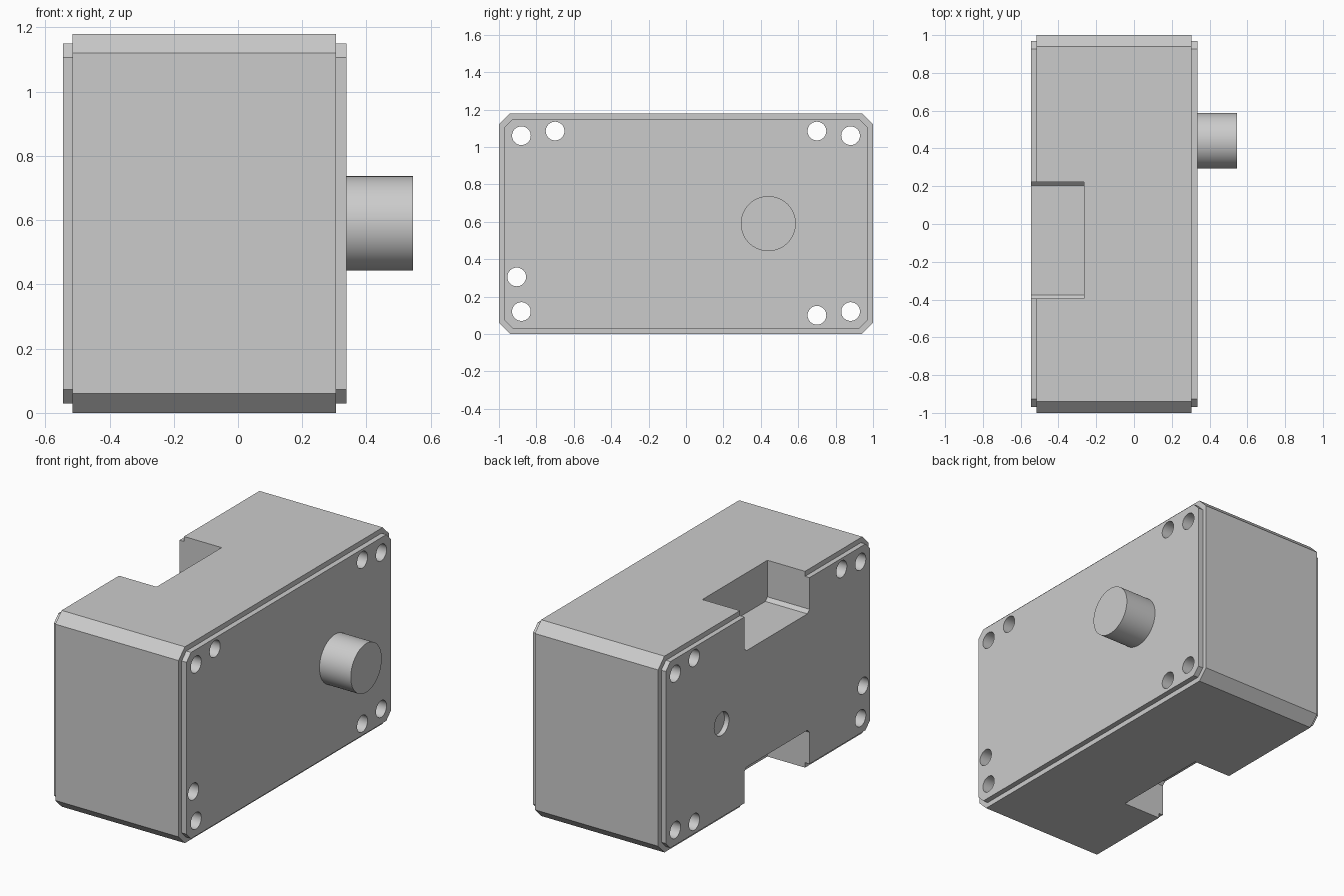
import bpy, bmesh, math

if "Cube" in bpy.data.objects:
    bpy.data.objects.remove(bpy.data.objects["Cube"], do_unlink=True)

grey = bpy.data.materials.new("plain_grey")
grey.use_nodes = True
grey.diffuse_color = (0.6, 0.6, 0.6, 1)
grey.node_tree.nodes["Principled BSDF"].inputs["Base Color"].default_value = (0.6, 0.6, 0.6, 1)

HEIGHT = 1.18
MID = HEIGHT / 2


def add_prism(bm, outline, x0, x1):
    """Extrude a (y, z) outline along x."""
    ends = [[bm.verts.new((x, y, z)) for y, z in outline] for x in (x0, x1)]
    faces = [bm.faces.new(ends[0]), bm.faces.new(ends[1])]
    for i in range(len(outline)):
        j = (i + 1) % len(outline)
        faces.append(bm.faces.new((ends[0][i], ends[0][j], ends[1][j], ends[1][i])))
    bmesh.ops.recalc_face_normals(bm, faces=faces)


def make_object(name, prisms):
    bm = bmesh.new()
    for outline, x0, x1 in prisms:
        add_prism(bm, outline, x0, x1)
    mesh = bpy.data.meshes.new(name)
    bm.to_mesh(mesh)
    bm.free()
    mesh.materials.append(grey)
    obj = bpy.data.objects.new(name, mesh)
    bpy.context.collection.objects.link(obj)
    return obj


def circle(y, z, r, sides=40):
    turns = [2 * math.pi * i / sides for i in range(sides)]
    return [(y + r * math.cos(a), z + r * math.sin(a)) for a in turns]


def chamfered(half_y, half_z, c):
    return [(-half_y, MID - half_z + c), (-half_y + c, MID - half_z),
            (half_y - c, MID - half_z), (half_y, MID - half_z + c),
            (half_y, MID + half_z - c), (half_y - c, MID + half_z),
            (-half_y + c, MID + half_z), (-half_y, MID + half_z - c)]


def select_only(obj):
    bpy.ops.object.select_all(action='DESELECT')
    obj.select_set(True)
    bpy.context.view_layer.objects.active = obj


def cut(obj, prisms):
    cutter = make_object("cutter", prisms)
    cutter.hide_render = True
    mod = obj.modifiers.new("cut", 'BOOLEAN')
    mod.operation = 'DIFFERENCE'
    mod.solver = 'EXACT'
    mod.object = cutter
    select_only(obj)
    bpy.ops.object.modifier_apply(modifier=mod.name)
    bpy.data.objects.remove(cutter, do_unlink=True)


# Screw holes running through the whole case
hole_spots = [(0.88, 1.06), (-0.88, 1.06), (0.88, 0.12), (-0.88, 0.12),
              (0.70, 1.085), (-0.70, 1.085), (0.70, 0.10), (-0.905, 0.305)]
cutters = [(circle(y, z, 0.05), -1, 1) for y, z in hole_spots]

# Notches in the top and bottom edges, with bevelled inner corners
notch = [(-0.395, 1.4), (-0.395, 0.96), (-0.375, 0.94),
         (0.203, 0.94), (0.223, 0.96), (0.223, 1.4)]
cutters.append((notch, -1, -0.265))
cutters.append(([(y, HEIGHT - z) for y, z in notch], -1, -0.265))

# Case and its two cover plates
plate = chamfered(0.97, MID - 0.03, 0.043)
case = make_object("case", [(chamfered(1.0, MID, 0.06), -0.515, 0.305)])
front_cover = make_object("shaft_side_cover", [(plate, 0.305, 0.337)])
back_cover = make_object("notch_side_cover", [(plate, -0.545, -0.515)])
cut(case, cutters)
cut(front_cover, cutters)
# The rear cover also has a round opening in line with the shaft
cut(back_cover, cutters + [(circle(0.44, MID, 0.07), -1, 1)])

# Output shaft
shaft = make_object("shaft", [(circle(0.44, MID, 0.147, 64), 0.337, 0.545)])

for part in (case, front_cover, back_cover, shaft):
    select_only(part)
    bpy.ops.object.shade_smooth_by_angle(angle=math.radians(30))
